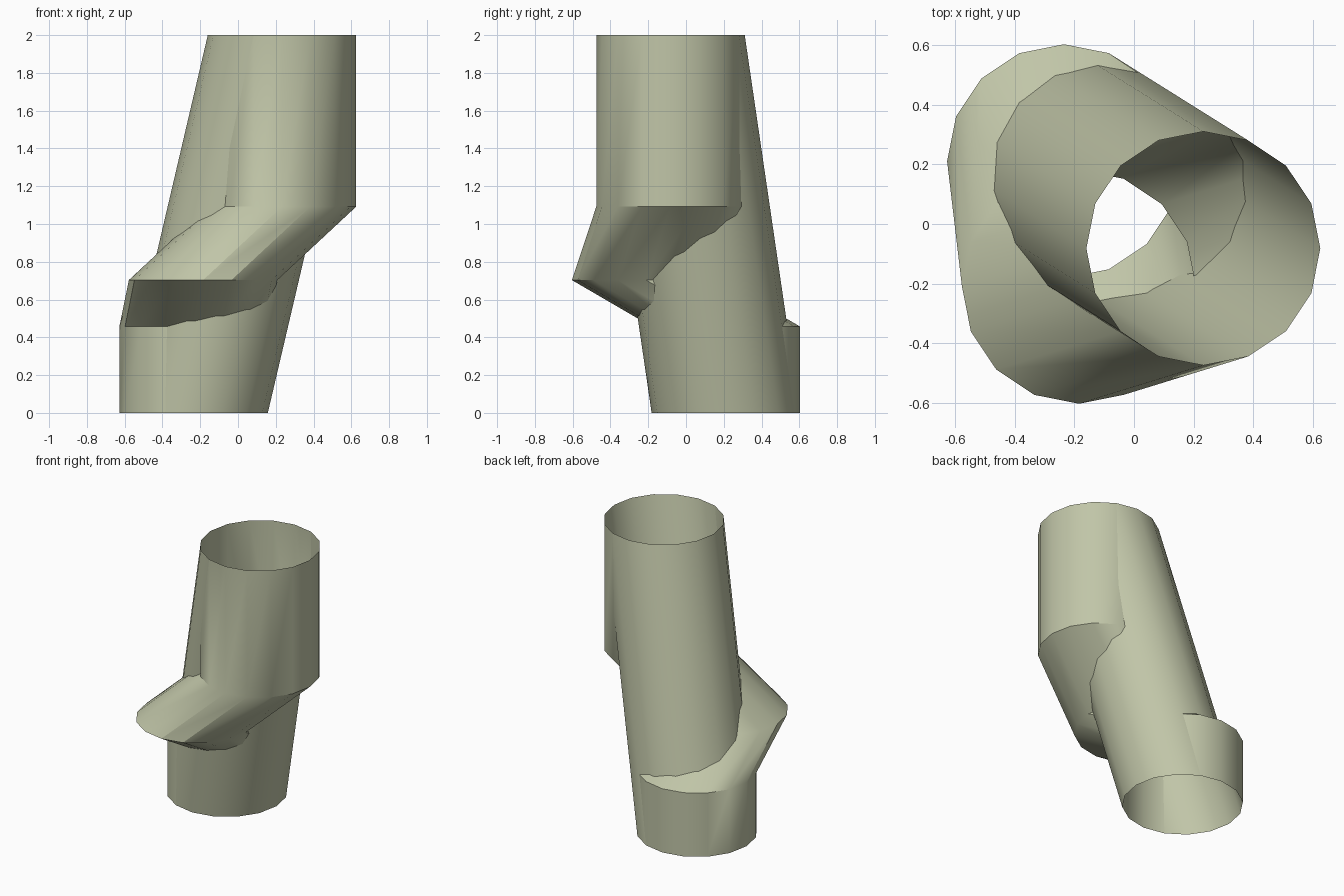
import bpy
import bmesh
from math import cos, sin, tau, radians

RADIUS = 0.393
SIDES = 16

if "Cube" in bpy.data.objects:
    bpy.data.objects.remove(bpy.data.objects["Cube"], do_unlink=True)

sage = bpy.data.materials.new("sage_green")
sage.use_nodes = True
color = (0.53, 0.56, 0.39, 1)
sage.diffuse_color = color
sage.node_tree.nodes["Principled BSDF"].inputs["Base Color"].default_value = color


def open_tube(name, path):
    """Sweep a level ring along the path, leaving both ends open."""
    bm = bmesh.new()
    rings = []
    for x, y, z in path:
        rings.append([bm.verts.new((x + RADIUS * cos(tau * i / SIDES),
                                    y + RADIUS * sin(tau * i / SIDES), z))
                      for i in range(SIDES)])
    for low, high in zip(rings, rings[1:]):
        for i in range(SIDES):
            j = (i + 1) % SIDES
            bm.faces.new((low[i], low[j], high[j], high[i]))
    mesh = bpy.data.meshes.new(name)
    bm.to_mesh(mesh)
    bm.free()
    mesh.materials.append(sage)
    obj = bpy.data.objects.new(name, mesh)
    bpy.context.collection.objects.link(obj)
    bpy.ops.object.select_all(action="DESELECT")
    obj.select_set(True)
    bpy.context.view_layer.objects.active = obj
    bpy.ops.object.shade_smooth_by_angle(angle=radians(30))
    return obj


bottom = (-0.235, 0.211, 0)
top = (0.233, -0.082, 2)

# Straight leaning pipe between the two shared openings
open_tube("straight_pipe", [bottom, top])

# Bent pipe: upright foot, forward elbow, sideways elbow, upright neck
foot_end = (bottom[0], bottom[1], 0.457)
elbow = (-0.185, -0.211, 0.703)
neck_start = (top[0], top[1], 1.092)
open_tube("bent_pipe", [bottom, foot_end, elbow, neck_start, top])
